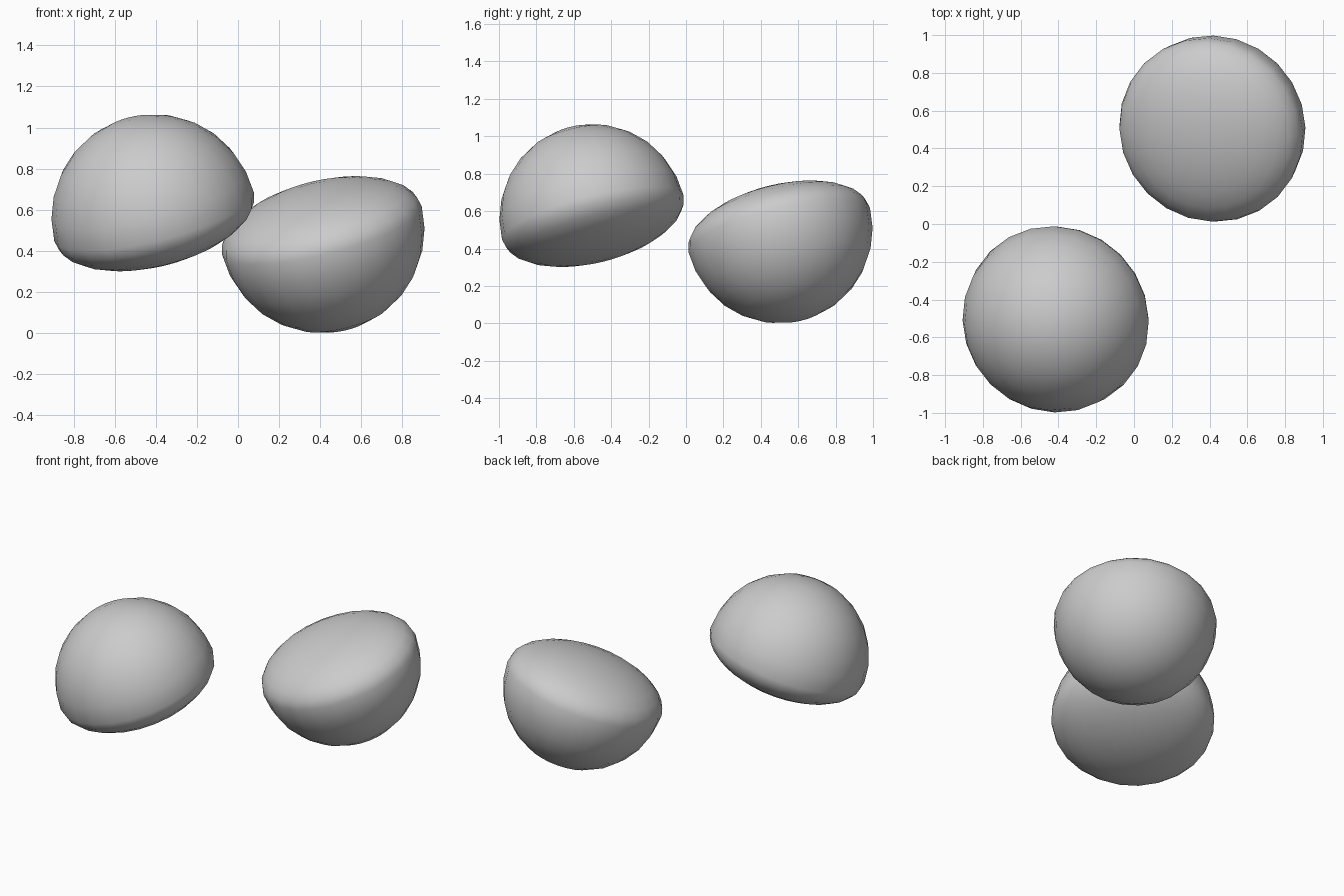
import bpy
import bmesh
from mathutils import Vector

if "Cube" in bpy.data.objects:
    bpy.data.objects.remove(bpy.data.objects["Cube"])

RADIUS = 0.5
BELLY = 0.218  # depth of the flattened half


def dome(name, centre, axis):
    # Sphere whose lower half is squashed, then leaned along its axis
    bm = bmesh.new()
    bmesh.ops.create_uvsphere(bm, u_segments=24, v_segments=14, radius=RADIUS)
    for v in bm.verts:
        if v.co.z < 0:
            v.co.z *= BELLY / RADIUS
    turn = Vector((0, 0, 1)).rotation_difference(Vector(axis))
    bmesh.ops.rotate(bm, verts=bm.verts, cent=(0, 0, 0), matrix=turn.to_matrix())
    for f in bm.faces:
        f.smooth = True
    mesh = bpy.data.meshes.new(name)
    bm.to_mesh(mesh)
    bm.free()
    obj = bpy.data.objects.new(name, mesh)
    obj.location = centre
    bpy.context.collection.objects.link(obj)
    return obj


# Raised dome, rounded side up
dome("upper_dome", (-0.408, -0.498, 0.565), (-0.25, -0.25, 1))
# Matching dome, turned over with its flattened side up
dome("lower_dome", (0.408, 0.498, 0.5), (0.25, 0.25, -1))
